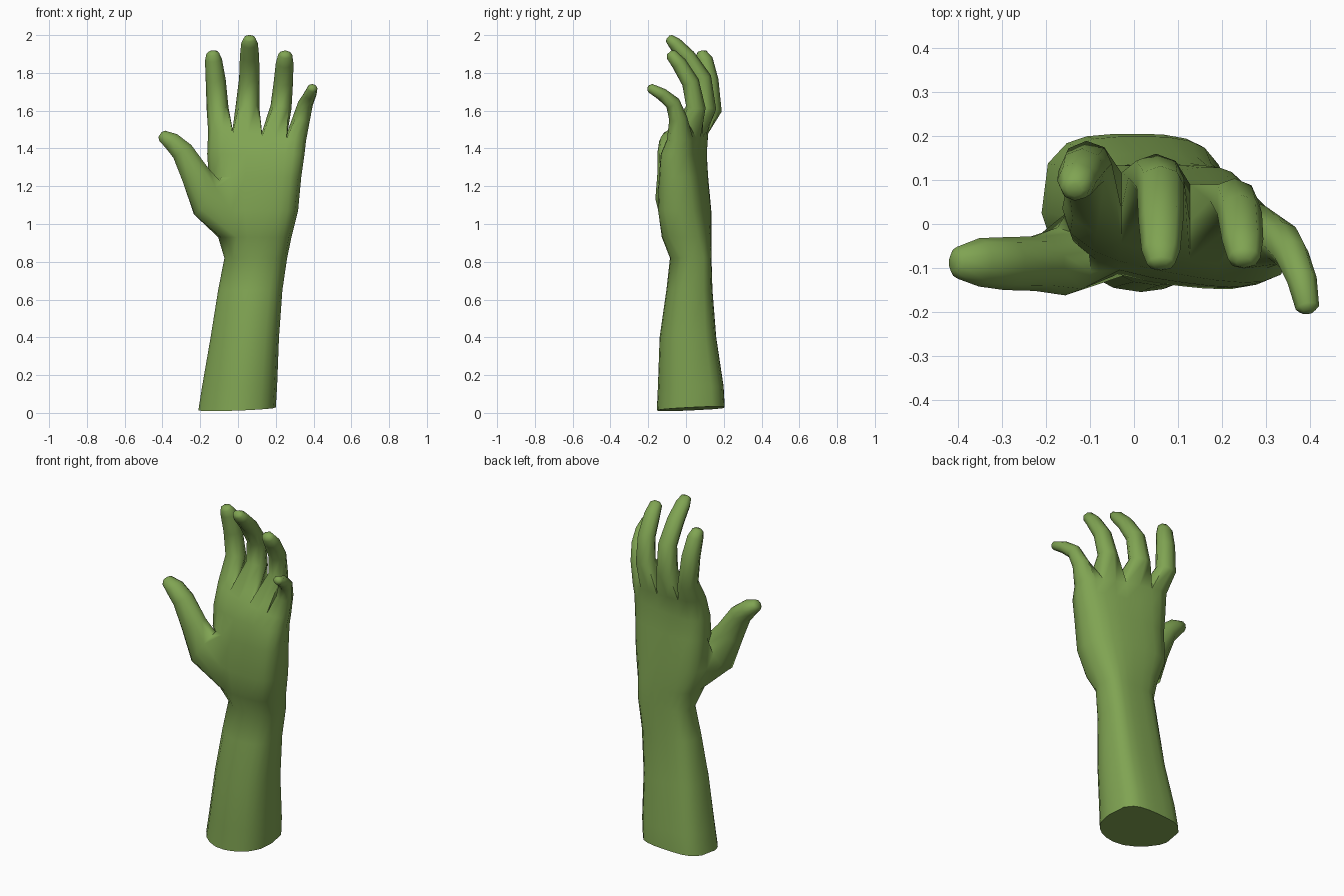
import bpy, bmesh, math
from mathutils import Vector

cube = bpy.data.objects.get("Cube")
if cube:
    bpy.data.objects.remove(cube)

skin = bpy.data.materials.new("green skin")
skin.use_nodes = True
green = (0.215, 0.37, 0.085, 1)
skin.diffuse_color = green
bsdf = next(n for n in skin.node_tree.nodes if n.type == 'BSDF_PRINCIPLED')
bsdf.inputs["Base Color"].default_value = green
bsdf.inputs["Roughness"].default_value = 0.8

bm = bmesh.new()
# Columns across the palm: two strips per finger
COLS = (-0.93, -0.72, -0.5, -0.2, 0.1, 0.35, 0.6, 0.77, 0.93)
RING = 2 * len(COLS) + 2
PALM = (2.6, 3.2, 2.8)       # roundness: front right, front left, back
ARM = (1.55, 2.3, 3.3)


def oval(s, p):
    return (1 - abs(s) ** p) ** (1 / p)


def palm_ring(z, x0, x1, yc, h, tilt, shape):
    """Flattened oval: front row, left-hand edge, back row, right-hand edge."""
    cx, w = (x0 + x1) / 2, (x1 - x0) / 2
    front, back = [], []
    for s in COLS:
        x, y = cx + w * s, yc - tilt * s
        front.append(Vector((x, y - h * oval(s, shape[0 if s < 0 else 1]), z)))
        back.append(Vector((x, y + h * oval(s, shape[2]), z)))
    edge = [Vector((cx + w * k, yc - tilt * k, z)) for k in (1, -1)]
    return front + [edge[0]] + back[::-1] + [edge[1]]


def bridge(loop, coords):
    """Join a vertex loop to a new ring, matched for the least twist."""
    n = len(loop)
    options = []
    for pts in (coords, coords[::-1]):
        options += [pts[i:] + pts[:i] for i in range(n)]
    best = min(options, key=lambda o: sum((v.co - p).length_squared for v, p in zip(loop, o)))
    new = [bm.verts.new(p) for p in best]
    for i in range(n):
        k = (i + 1) % n
        bm.faces.new((loop[i], loop[k], new[k], new[i]))
    return new


def digit(loop, start, path, axis):
    """Loft a finger along path points of (x, y, z, width, depth)."""
    pts = [Vector(start)] + [Vector(p[:3]) for p in path]
    n = len(loop)
    for i, p in enumerate(path, 1):
        nxt = pts[min(i + 1, len(pts) - 1)]
        t = (nxt - pts[i - 1]).normalized()
        a = (Vector(axis) - t * t.dot(Vector(axis))).normalized()
        b = t.cross(a)
        ring = [pts[i] + a * p[3] * math.cos(q) + b * p[4] * math.sin(q)
                for q in (2 * math.pi * k / n for k in range(n))]
        loop = bridge(loop, ring)
    bm.faces.new(loop)


# Forearm, wrist and palm: z, x range, y centre, half depth, tilt
levels = [
    (0.02, -0.21, 0.20, 0.025, 0.18, 0.0, ARM),
    (0.14, -0.19, 0.207, 0.025, 0.174, 0.0, ARM),
    (0.40, -0.145, 0.217, 0.01, 0.15, 0.0, ARM),
    (0.65, -0.105, 0.235, 0.018, 0.122, 0.0, ARM),
    (0.82, -0.072, 0.26, 0.025, 0.11, 0.0, ARM),
    (0.93, -0.105, 0.283, 0.004, 0.13, 0.01, PALM),
    (1.07, -0.155, 0.318, -0.006, 0.132, 0.03, PALM),
    (1.25, -0.155, 0.335, -0.012, 0.118, 0.035, PALM),
    (1.37, -0.163, 0.352, -0.01, 0.103, 0.045, PALM),
    (1.465, -0.158, 0.36, 0.01, 0.086, 0.05, PALM),
]
rows = []
for lv in levels:
    rows.append([bm.verts.new(p) for p in palm_ring(*lv)])
for v in rows[0]:            # slightly slanted cut end
    v.co.z += 0.04 * v.co.x + 0.05 * v.co.y
for v in rows[-1]:           # knuckle line drops towards the little finger
    v.co.z -= 0.1 * (v.co.x - 0.1)
bm.faces.new(rows[0])

# Palm walls, leaving a hole for the thumb
K = 5
last = RING - 1
for r in range(len(rows) - 1):
    for i in range(RING):
        if r in (K, K + 1) and i in (last, 0, 1):
            continue
        k = (i + 1) % RING
        bm.faces.new((rows[r][i], rows[r][k], rows[r + 1][k], rows[r + 1][i]))
side = (last, 0, 1, 2)
hole = [rows[K][i] for i in side] + [rows[K + 1][2]]
hole += [rows[K + 2][i] for i in side[::-1]] + [rows[K + 1][last]]
for i in (0, 1):
    bm.verts.remove(rows[K + 1][i])

# Thumb
digit(hole, (0.0, -0.05, 1.10), [
    (-0.165, -0.085, 1.14, 0.078, 0.118),
    (-0.226, -0.09, 1.262, 0.062, 0.08),
    (-0.295, -0.09, 1.385, 0.06, 0.061),
    (-0.352, -0.087, 1.438, 0.055, 0.05),
    (-0.402, -0.088, 1.468, 0.036, 0.032),
    (-0.412, -0.088, 1.475, 0.02, 0.016)], (0, 1, 0))

# Webs between the fingers
top = rows[-1]
mids = [top[last]]
for j in (2, 4, 6):
    c = (top[j].co + top[18 - j].co) / 2
    mids.append(bm.verts.new(c + Vector((0, 0, 0.025))))
mids.append(top[len(COLS)])

# Four fingers, index to little
fingers = [
    [(-0.108, 0.135, 1.61, 0.058, 0.056), (-0.118, 0.122, 1.76, 0.053, 0.05),
     (-0.13, 0.098, 1.87, 0.045, 0.044), (-0.134, 0.08, 1.905, 0.033, 0.03),
     (-0.135, 0.077, 1.915, 0.018, 0.015)],
    [(0.05, 0.105, 1.62, 0.063, 0.056), (0.06, 0.085, 1.77, 0.054, 0.05),
     (0.061, 0.008, 1.885, 0.051, 0.043), (0.061, -0.06, 1.956, 0.044, 0.036),
     (0.061, -0.09, 1.983, 0.032, 0.024), (0.061, -0.096, 1.988, 0.016, 0.012)],
    [(0.228, 0.052, 1.62, 0.056, 0.052), (0.24, 0.024, 1.75, 0.051, 0.046),
     (0.247, -0.037, 1.85, 0.047, 0.04), (0.25, -0.078, 1.897, 0.037, 0.031),
     (0.25, -0.088, 1.909, 0.018, 0.015)],
    [(0.336, -0.042, 1.56, 0.046, 0.048), (0.358, -0.07, 1.64, 0.04, 0.04),
     (0.382, -0.128, 1.687, 0.034, 0.033), (0.394, -0.19, 1.72, 0.027, 0.024),
     (0.396, -0.2, 1.725, 0.014, 0.011)],
]
for f, path in enumerate(fingers):
    j = 2 * f
    base = top[j:j + 3] + [mids[f + 1]] + top[16 - j:19 - j] + [mids[f]]
    centre = sum((v.co for v in base), Vector()) / len(base)
    digit(base, centre, path, (1, 0, 0))

bmesh.ops.recalc_face_normals(bm, faces=bm.faces)
mesh = bpy.data.meshes.new("hand_and_forearm")
bm.to_mesh(mesh)
bm.free()
mesh.materials.append(skin)
hand = bpy.data.objects.new("hand_and_forearm", mesh)
bpy.context.collection.objects.link(hand)
bpy.context.view_layer.objects.active = hand
hand.select_set(True)
bpy.ops.object.shade_smooth_by_angle(angle=math.radians(75))
